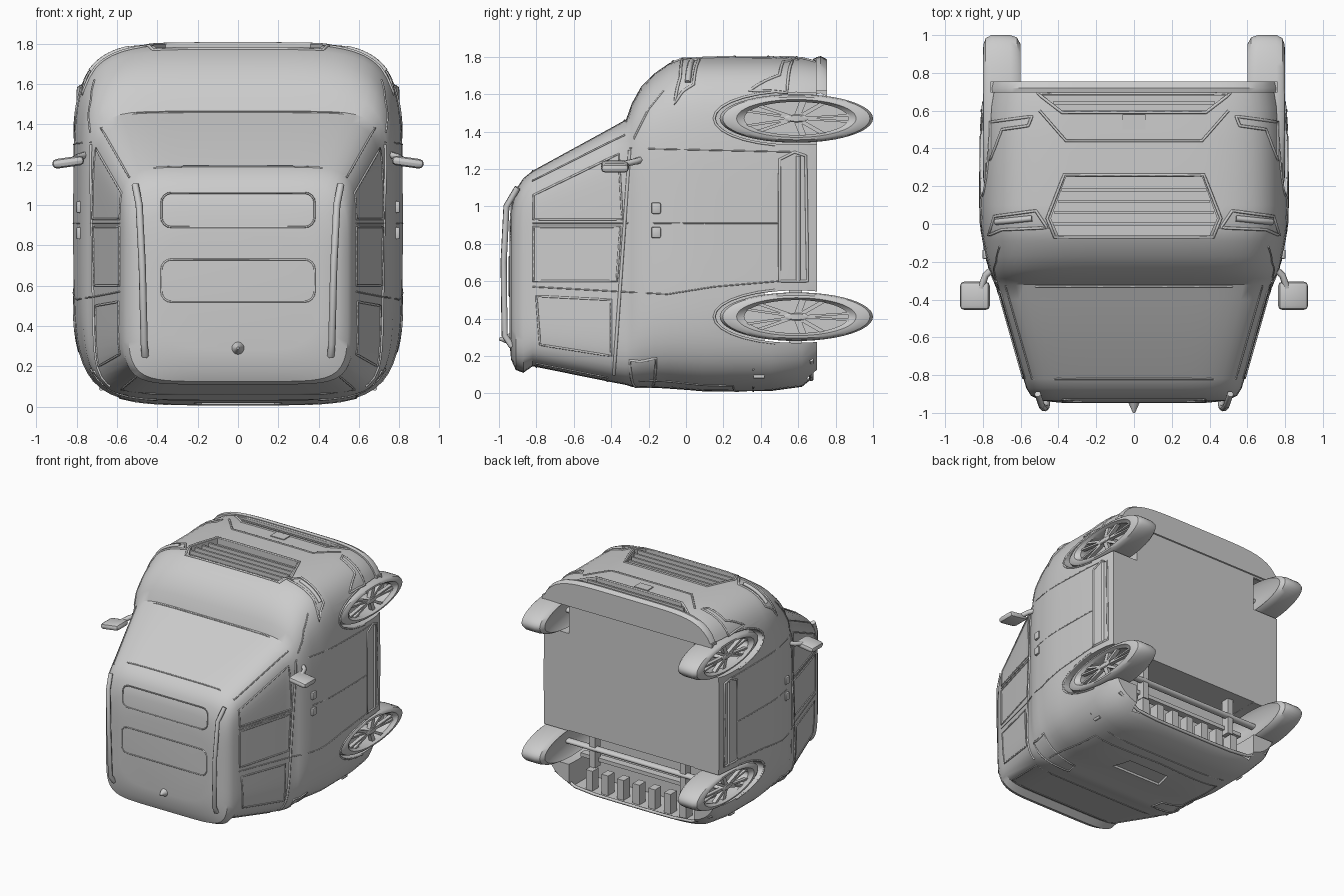
import bpy, bmesh
from math import sin, cos, pi, radians
from mathutils import Matrix

if "Cube" in bpy.data.objects:
    bpy.data.objects.remove(bpy.data.objects["Cube"])

# body stations along y (underside to roof): y, rear z, front z, half width, squareness
ST = [(.70, .10, 1.785, .785, 5.5), (.62, .035, 1.795, .80, 5.5), (.45, .012, 1.80, .812, 5.3),
      (.10, .01, 1.80, .817, 5.2), (-.02, .02, 1.795, .812, 5.2), (-.09, .025, 1.765, .80, 5.2),
      (-.17, .03, 1.71, .785, 5.4), (-.24, .03, 1.64, .77, 5.8), (-.29, .035, 1.55, .745, 6.5),
      (-.32, .045, 1.465, .725, 8), (-.40, .06, 1.42, .705, 8), (-.82, .145, 1.19, .585, 7.5),
      (-.87, .11, 1.15, .57, 7), (-.91, .125, 1.09, .545, 6.5), (-.935, .18, .99, .49, 5),
      (-.945, .28, .85, .40, 4)]


def station(y):
    y = min(max(y, ST[-1][0]), ST[0][0])
    for a, b in zip(ST, ST[1:]):
        if y >= b[0]:
            t = (a[0] - y) / (a[0] - b[0])
            return [p + (q - p) * t for p, q in zip(a, b)]


def side_x(y, z):
    _, r, f, w, n = station(y)
    t = min(1, abs((z - (r + f) / 2) / ((f - r) / 2)))
    return w * (1 - t ** n) ** (1 / n)


def end_z(x, y, s):
    _, r, f, w, n = station(y)
    t = min(1, abs(x / w))
    return (r + f) / 2 + s * (f - r) / 2 * (1 - t ** n) ** (1 / n)


def finish(name, bm, angle=35):
    bmesh.ops.recalc_face_normals(bm, faces=bm.faces)
    me = bpy.data.meshes.new(name)
    bm.to_mesh(me)
    bm.free()
    ob = bpy.data.objects.new(name, me)
    bpy.context.collection.objects.link(ob)
    smooth(ob, angle)
    return ob


def smooth(ob, angle=35):
    bpy.ops.object.select_all(action='DESELECT')
    ob.select_set(True)
    bpy.context.view_layer.objects.active = ob
    bpy.ops.object.shade_smooth_by_angle(angle=radians(angle))


def loft(name, rings, caps=True):
    bm = bmesh.new()
    vs = [[bm.verts.new(p) for p in r] for r in rings]
    n = len(vs[0])
    for a, b in zip(vs, vs[1:]):
        for i in range(n):
            bm.faces.new((a[i], a[(i + 1) % n], b[(i + 1) % n], b[i]))
    if caps:
        bm.faces.new(vs[0])
        bm.faces.new(vs[-1])
    return finish(name, bm)


def box(name, x, y, z, bevel=0):
    bm = bmesh.new()
    m = Matrix.Translation(((x[0] + x[1]) / 2, (y[0] + y[1]) / 2, (z[0] + z[1]) / 2)) @ \
        Matrix.Diagonal((x[1] - x[0], y[1] - y[0], z[1] - z[0], 1))
    bmesh.ops.create_cube(bm, size=1, matrix=m)
    if bevel:
        bmesh.ops.bevel(bm, geom=bm.edges[:], offset=bevel, segments=2, affect='EDGES', profile=.5)
    return finish(name, bm)


def tube(name, pts, r, cyclic=False):
    cu = bpy.data.curves.new(name, 'CURVE')
    cu.dimensions, cu.bevel_depth, cu.bevel_resolution, cu.use_fill_caps = '3D', r, 1, True
    sp = cu.splines.new('POLY')
    sp.points.add(len(pts) - 1)
    for p, c in zip(sp.points, pts):
        p.co = (*c, 1)
    sp.use_cyclic_u = cyclic
    ob = bpy.data.objects.new(name, cu)
    bpy.context.collection.objects.link(ob)


def dense(pts, cyclic, n=8):
    ends = pts[1:] + pts[:1] if cyclic else pts[1:]
    out = [(a[0] + (b[0] - a[0]) * i / n, a[1] + (b[1] - a[1]) * i / n)
           for a, b in zip(pts, ends) for i in range(n)]
    return out if cyclic else out + [pts[-1]]


def side_line(name, pts, r=.005, cyclic=False):
    for s in (-1, 1):
        tube(name, [(s * side_x(y, z), y, z) for y, z in dense(pts, cyclic)], r, cyclic)


def end_line(name, pts, end=1, r=.005, cyclic=False, both=False):
    for s in ((-1, 1) if both else (1,)):
        tube(name, [(s * x, y, end_z(x, y, end)) for x, y in dense(pts, cyclic)], r, cyclic)


def prism(name, poly, z0, z1):
    return loft(name, [[(x, y, z) for x, y in poly] for z in (z0, z1)])


def ellipse(x, y, z, ry, rz, n=48):
    return [(x, y + ry * cos(2 * pi * i / n), z + rz * sin(2 * pi * i / n)) for i in range(n)]


# body shell
rings = []
for y, r, f, w, n in ST:
    ring = []
    for i in range(128):
        c, s = cos(2 * pi * i / 128), sin(2 * pi * i / 128)
        k = (abs(c) ** n + abs(s) ** n) ** (-1 / n)
        ring.append((w * k * c, y, (r + f) / 2 + (f - r) / 2 * k * s))
    rings.append(ring)
body = loft("body", rings)

# wheel arches, rear underside bay and grille openings cut from the body
WZ = (.41, 1.47)
cutters = [loft("arch_cutter", [ellipse(s * x, .59, z, .43, .14) for x in (.56, 1)])
           for s in (-1, 1) for z in WZ]
cutters += [box("bay_cutter", (-.56, .56), (.42, .9), (.08, .55)),
            prism("grille_cutter", [(-.36, .25), (.36, .25), (.44, .03), (.40, -.06), (-.40, -.06), (-.44, .03)], 1.75, 2),
            prism("intake_cutter", [(-.49, .68), (.49, .68), (.38, .60), (-.38, .60)], 1.75, 2),
            prism("plate_cutter", [(-.22, .02), (.22, .02), (.18, .17), (-.18, .17)], -.1, .035)]
for c in cutters:
    m = body.modifiers.new("cut", 'BOOLEAN')
    m.operation, m.solver, m.object = 'DIFFERENCE', 'EXACT', c
    c.hide_render = True
bpy.context.view_layer.objects.active = body
for m in list(body.modifiers):
    bpy.ops.object.modifier_apply(modifier=m.name)
for c in cutters:
    bpy.data.objects.remove(c)
smooth(body)

# wheels: tyre and dished rim turned around the x axle, five twin spokes
TYRE = [(.001, .70), (.68, .70), (.68, .775), (.73, .785), (.78, .80), (.88, .797), (.96, .785), (1, .755),
        (1, .655), (.97, .62), (.88, .60), (.68, .62), (.001, .64)]
for s in (-1, 1):
    for wz in WZ:
        loft("wheel", [ellipse(s * x, .59, wz, .41 * r, .13 * r) for r, x in TYRE])
        bm = bmesh.new()
        base = Matrix.Translation((0, .59, wz)) @ Matrix.Diagonal((s, .41, .13, 1))
        for k in range(5):
            for d in (-11, 11):
                bmesh.ops.create_cube(bm, size=1, matrix=base @ Matrix.Rotation(radians(72 * k + d), 4, 'X')
                                      @ Matrix.Translation((.765, .4, 0)) @ Matrix.Diagonal((.03, .6, .09, 1)))
        finish("wheel_spokes", bm)
        loft("wheel_hub", [ellipse(s * x, .59, wz, .41 * r, .13 * r) for x, r in ((.69, .16), (.785, .16), (.79, .12))])
        # arch lip
        side_line("arch_lip", [(.59 - .44 * cos(a), wz + .147 * sin(a))
                               for a in [radians(-75 + 150 * i / 12) for i in range(13)]], .007)

# axles, beams and ribs below the tail
for name, z in (("rear_axle", .41), ("front_axle", 1.47)):
    loft(name, [ellipse(x, .60, z, .03, .02, 16) for x in (-.66, .66)])
box("rear_crossbeam", (-.54, .54), (.52, .58), (.30, .33))
for i in range(7):
    x = -.42 + .14 * i
    box("tail_rib", (x - .03, x + .03), (.56, .64), (.08, .24))
for s in (-1, 1):
    box("trailing_arm", sorted((s * .38, s * .43)), (.55, .62), (.26, .55))

# front lip, grille bars and intake bars
lip = [-.76 + 1.52 * i / 40 for i in range(41)]
loft("front_lip", [[(x, y, end_z(x, .62, 1) + d) for x in lip] + [(.76, y, 1.62), (-.76, y, 1.62)]
                   for y, d in ((.695, .002), (.72, .008), (.755, -.01))])
end_line("rear_lip", [(-.70, .67), (.70, .67)], -1, .012)
for y, w in ((0, .43), (.06, .42), (.12, .40), (.18, .385)):
    box("grille_bar", (-w, w), (y - .008, y + .008), (1.74, 1.78))
box("intake_bar", (-.43, .43), (.632, .648), (1.74, 1.785))
box("front_plate", (-.06, .06), (.50, .58), (1.77, 1.805))
end_line("grille_frame", [(-.37, .26), (.37, .26), (.46, .03), (.42, -.07), (-.42, -.07), (-.46, .03)], r=.008, cyclic=True)
end_line("intake_frame", [(-.51, .69), (.51, .69), (.38, .59), (-.38, .59)], r=.008, cyclic=True)
end_line("bumper_crease", [(-.50, .60), (-.36, .44), (.36, .44), (.50, .60)], r=.007)
end_line("headlight", [(.46, -.02), (.52, .07), (.74, .04), (.77, -.06), (.70, -.03)], r=.008, cyclic=True, both=True)
end_line("headlight_lens", [(.54, .03), (.73, .01)], r=.016, both=True)
end_line("fog_light", [(.54, .57), (.76, .54), (.76, .34), (.70, .50), (.56, .52)], r=.008, cyclic=True, both=True)
end_line("windscreen_trim", [(-.68, -.33), (.68, -.33), (.54, -.82), (-.54, -.82)], cyclic=True)

# rear window, tail lights and tailgate seams
end_line("rear_window_trim", [(-.58, -.42), (.58, -.42), (.49, -.80), (-.49, -.80)], -1, cyclic=True)
end_line("tail_light", [(.40, -.27), (.71, -.30), (.73, -.16), (.42, -.18)], -1, .007, True, True)
end_line("tailgate_seam", [(.60, -.25), (.58, .25), (0, .28)], -1, both=True)
end_line("bumper_seam", [(-.72, .36), (.72, .36)], -1)
side_line("rear_reflector", [(.36, .09), (.42, .09)], .012)

# door seams, side window frames, belt line and sill
side_line("belt_line", [(-.385, .10), (-.36, .45), (-.30, 1.30)], .009)
side_line("front_window", [(-.815, .93), (-.815, 1.06), (-.36, 1.28), (-.34, .93)], .006, True)
side_line("rear_window", [(-.815, .60), (-.815, .89), (-.35, .89), (-.37, .60)], .006, True)
side_line("quarter_window", [(-.80, .52), (-.40, .50), (-.40, .20), (-.78, .26)], .006, True)
side_line("centre_door_seam", [(-.82, .91), (.50, .91)], .004)
side_line("rear_door_seam", [(-.82, .57), (-.10, .53), (.15, .57), (.50, .60)], .004)
side_line("front_door_seam", [(-.30, 1.31), (.60, 1.29)], .004)
side_line("hood_seam", [(-.28, 1.36), (-.20, 1.52), (-.12, 1.62)], .005)
side_line("sill_trim", [(.50, .60), (.50, 1.25), (.58, 1.29), (.64, 1.27), (.65, .60)], .008, True)
side_line("sill_bar", [(.60, .60), (.60, 1.27)], .012)

for s in (-1, 1):
    # door handles
    for z in (.99, .86):
        x = s * side_x(-.16, z)
        box("door_handle", (x - .016, x + .016), (-.185, -.135), (z - .03, z + .03), .008)
    # door mirrors
    tube("mirror_stalk", [(s * .75, -.24, 1.25), (s * .785, -.27, 1.24), (s * .81, -.34, 1.225)], .018)
    m = box("door_mirror", (-.08, .08), (-.075, .075), (-.024, .024), .023)
    m.matrix_world = Matrix.Translation((s * .842, -.38, 1.212)) @ Matrix.Rotation(radians(s * 8), 4, 'Y')
    # roof rails
    tube("roof_rail", [(s * .46, -.93, .25), (s * .465, -.97, .31), (s * .475, -.975, .70),
                       (s * .49, -.96, 1.0), (s * .51, -.90, 1.10)], .018)

# roof windows and aerial
for z0, z1 in ((.52, .73), (.89, 1.06)):
    pts = []
    for cx, cz, a0 in ((.33, z1 - .05, 0), (-.33, z1 - .05, 90), (-.33, z0 + .05, 180), (.33, z0 + .05, 270)):
        for k in range(5):
            a = radians(a0 + 22.5 * k)
            x, z = cx + .05 * cos(a), cz + .05 * sin(a)
            pts.append((x, -.943 + max(0, z - .85) * .07, z))
    tube("roof_window_seam", pts, .005, True)
bm = bmesh.new()
bmesh.ops.create_cone(bm, segments=20, radius1=.035, radius2=.006, depth=.065, cap_ends=True,
                      matrix=Matrix.Translation((0, -.967, .29)) @ Matrix.Rotation(pi / 2, 4, 'X'))
finish("aerial", bm)
